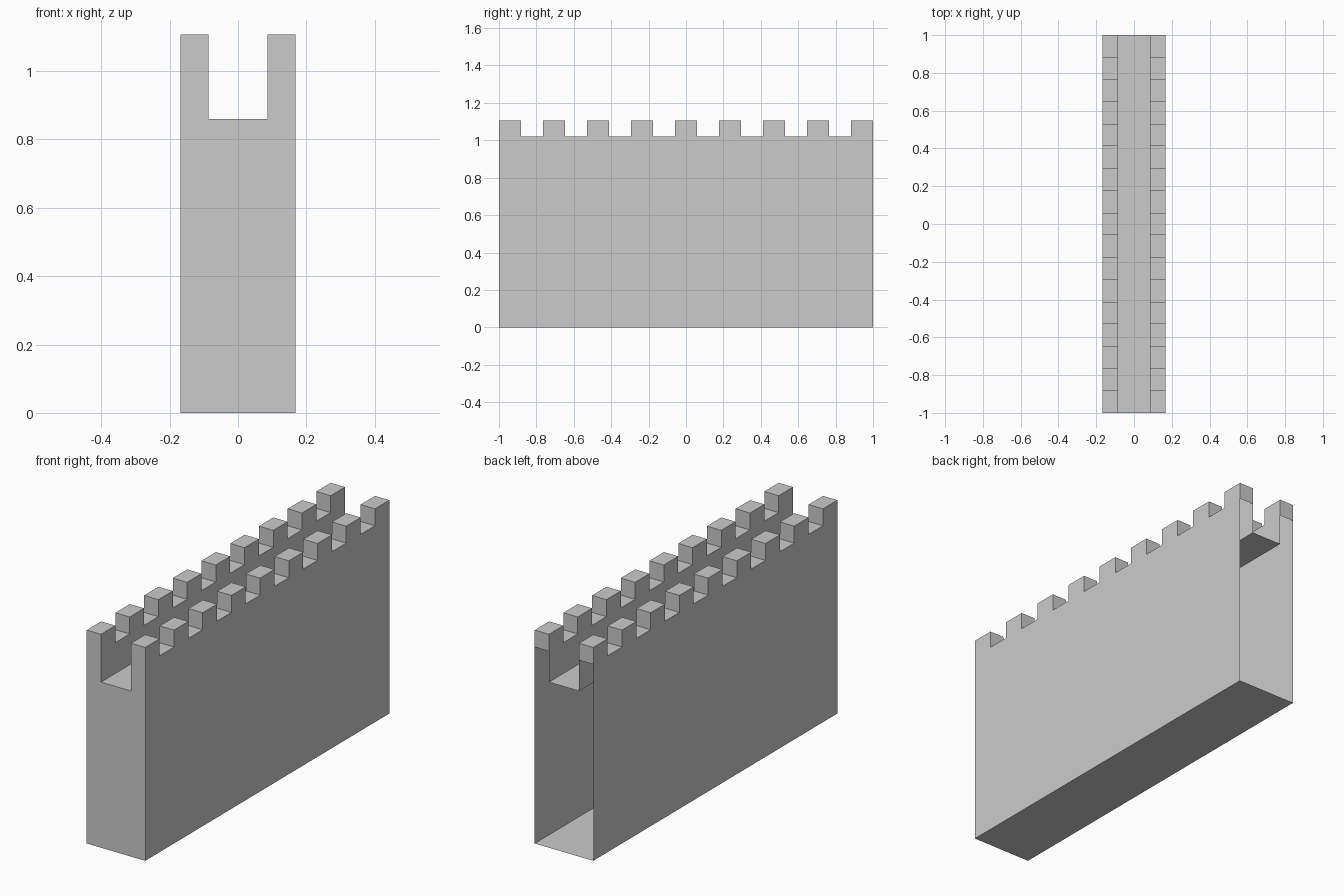
import bpy
import bmesh

if "Cube" in bpy.data.objects:
    bpy.data.objects.remove(bpy.data.objects["Cube"])

OUTER, INNER = 0.168, 0.086        # half widths of wall and walkway
WALK, CRENEL, TOP = 0.859, 1.019, 1.107
SEGMENTS = 17                      # alternating merlons and gaps

# U-shaped cross-section, counter-clockwise seen from the front
profile = [(-OUTER, 0), (OUTER, 0), (OUTER, CRENEL), (INNER, CRENEL),
           (INNER, WALK), (-INNER, WALK), (-INNER, CRENEL), (-OUTER, CRENEL)]
PARAPET_EDGES = (2, 6)             # profile edges forming the parapet tops

bm = bmesh.new()
rings = [[bm.verts.new((x, -1 + 2 * k / SEGMENTS, z)) for x, z in profile]
         for k in range(SEGMENTS + 1)]

# Front end is closed; the back end is an open shell
front = bm.faces.new(rings[0])

# Wall skin along the length
merlon_bases = []
n = len(profile)
for k in range(SEGMENTS):
    a, b = rings[k], rings[k + 1]
    for i in range(n):
        j = (i + 1) % n
        face = bm.faces.new((a[i], b[i], b[j], a[j]))
        if i in PARAPET_EDGES and k % 2 == 0:
            merlon_bases.append(face)

# Merlons raised from every other parapet segment
raised = bmesh.ops.extrude_discrete_faces(bm, faces=merlon_bases)["faces"]
for face in raised:
    for v in face.verts:
        v.co.z = TOP

bmesh.ops.triangulate(bm, faces=[front])
mesh = bpy.data.meshes.new("battlement_wall")
bm.to_mesh(mesh)
bm.free()
wall = bpy.data.objects.new("battlement_wall", mesh)
bpy.context.collection.objects.link(wall)
